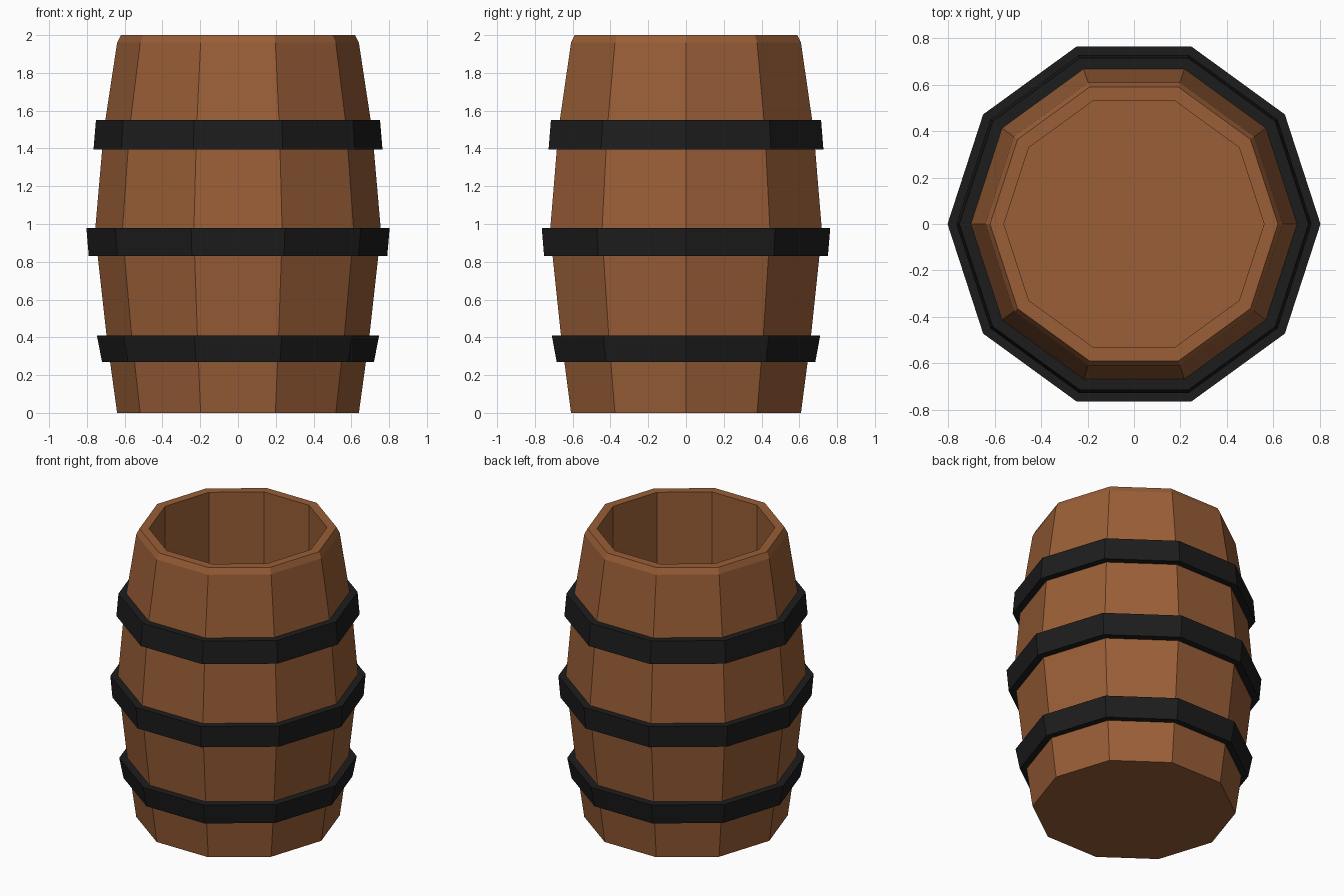
import bpy, bmesh
from math import cos, sin, pi

if "Cube" in bpy.data.objects:
    bpy.data.objects.remove(bpy.data.objects["Cube"])

SIDES = 10


def material(name, color):
    m = bpy.data.materials.new(name)
    m.diffuse_color = (*color, 1)
    m.use_nodes = True
    m.node_tree.nodes["Principled BSDF"].inputs["Base Color"].default_value = m.diffuse_color
    return m


def lathe(name, profile, mat, closed=False):
    """Spin an (r, z) profile into a ten-sided shell; open profiles get end caps."""
    bm = bmesh.new()
    rings = [[bm.verts.new((r * cos(2 * pi * i / SIDES), r * sin(2 * pi * i / SIDES), z))
              for i in range(SIDES)] for r, z in profile]
    pairs = list(zip(rings, rings[1:]))
    if closed:
        pairs.append((rings[-1], rings[0]))
    else:
        bm.faces.new(rings[0])
        bm.faces.new(rings[-1])
    for a, b in pairs:
        for i in range(SIDES):
            j = (i + 1) % SIDES
            bm.faces.new((a[i], a[j], b[j], b[i]))
    bmesh.ops.recalc_face_normals(bm, faces=bm.faces)
    mesh = bpy.data.meshes.new(name)
    bm.to_mesh(mesh)
    bm.free()
    mesh.materials.append(mat)
    obj = bpy.data.objects.new(name, mesh)
    bpy.context.collection.objects.link(obj)
    return obj


wood = material("wood", (0.32, 0.112, 0.038))
iron = material("iron", (0.012, 0.012, 0.012))

# Barrel body: bulging outside, chamfered rim, straight hollow and floor
lathe("barrel_body", [(0.64, 0), (0.695, 0.4), (0.757, 0.96), (0.71, 1.5),
                      (0.64, 1.96), (0.62, 2.0), (0.56, 2.0), (0.56, 0.08)], wood)

# Hoops: bottom z, top z, bottom radius, top radius, inner radius
hoops = {"lower_hoop": (0.27, 0.41, 0.72, 0.747, 0.65),
         "middle_hoop": (0.83, 0.98, 0.79, 0.803, 0.72),
         "upper_hoop": (1.395, 1.55, 0.765, 0.752, 0.69)}
for name, (z0, z1, r0, r1, inner) in hoops.items():
    lathe(name, [(inner, z0), (r0, z0), (r1, z1), (inner, z1)], iron, closed=True)
